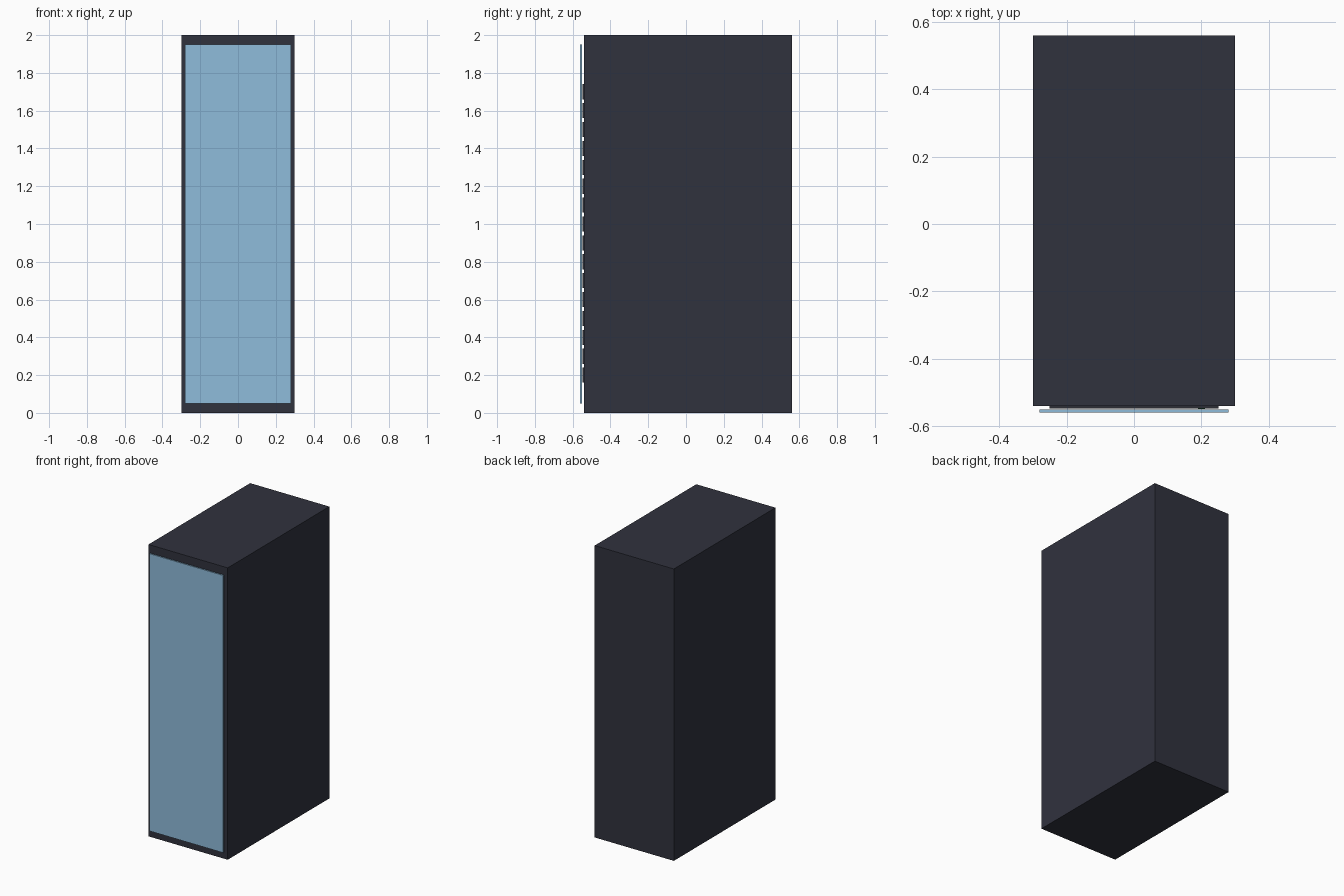
import bpy

# Remove the default cube
cube = bpy.data.objects.get("Cube")
if cube:
    bpy.data.objects.remove(cube, do_unlink=True)


def material(name, color, roughness=0.5):
    mat = bpy.data.materials.new(name)
    mat.use_nodes = True
    mat.diffuse_color = (*color, 1)
    shader = mat.node_tree.nodes["Principled BSDF"]
    shader.inputs["Base Color"].default_value = (*color, 1)
    shader.inputs["Roughness"].default_value = roughness
    return mat


def box(name, low, high, mat):
    """Box spanning two opposite corners."""
    center = [(a + b) / 2 for a, b in zip(low, high)]
    bpy.ops.mesh.primitive_cube_add(size=1, location=center)
    obj = bpy.context.object
    obj.name = name
    obj.scale = [b - a for a, b in zip(low, high)]
    bpy.ops.object.transform_apply(location=False, rotation=False, scale=True)
    obj.data.materials.append(mat)
    return obj


cabinet_mat = material("dark_metal", (0.03, 0.032, 0.048))
unit_mat = material("unit_metal", (0.025, 0.027, 0.035))
glass_mat = material("blue_glass", (0.275, 0.503, 0.708), 0.1)
light_mat = material("indicator_green", (0.02, 0.3, 0.06))

# Overall layout
half_width, half_depth, height = 0.3, 0.56, 2.0
cabinet_front = -0.54
unit_front = -0.547
light_front = -0.549
door_back = -0.55

# Cabinet body
box("cabinet", (-half_width, cabinet_front, 0),
    (half_width, half_depth, height), cabinet_mat)

# Stacked equipment units, each with an indicator light
unit_count, pitch, half_unit = 16, 0.1, 0.04
for i in range(unit_count):
    z = 0.2 + i * pitch
    box(f"rack_unit_{i + 1}", (-0.25, unit_front, z - half_unit),
        (0.25, cabinet_front + 0.01, z + half_unit), unit_mat)
    box(f"indicator_light_{i + 1}", (0.19, light_front, z - 0.01),
        (0.21, unit_front + 0.002, z + 0.01), light_mat)

# Glass front door
box("glass_door", (-0.28, -half_depth, 0.05), (0.28, door_back, 1.95), glass_mat)
